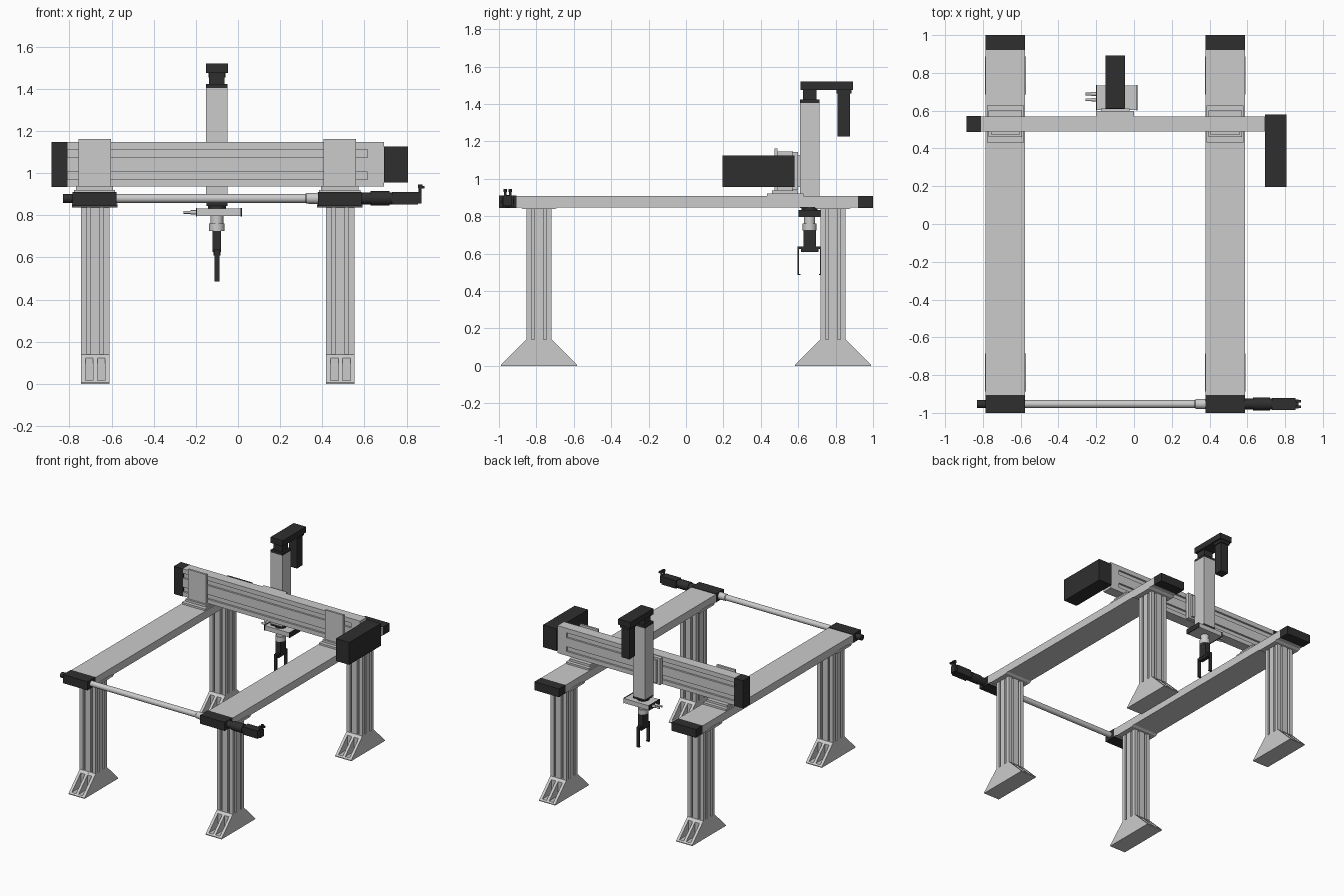
import bpy, bmesh, math
from mathutils import Vector

if "Cube" in bpy.data.objects:
    bpy.data.objects.remove(bpy.data.objects["Cube"])

dark = bpy.data.materials.new("dark_housing")
dark.diffuse_color = (0.028, 0.028, 0.028, 1)
dark.use_nodes = True
dark.node_tree.nodes["Principled BSDF"].inputs["Base Color"].default_value = dark.diffuse_color


def place(axis, u, v, t):
    """Profile (u, v) in the plane across axis, at position t along it."""
    return {'x': (t, u, v), 'y': (u, t, v), 'z': (u, v, t)}[axis]


def finish(name, bm, mat=None, smooth=False):
    bmesh.ops.recalc_face_normals(bm, faces=bm.faces)
    me = bpy.data.meshes.new(name)
    bm.to_mesh(me)
    bm.free()
    ob = bpy.data.objects.new(name, me)
    bpy.context.collection.objects.link(ob)
    if mat:
        me.materials.append(mat)
    if smooth:
        bpy.ops.object.select_all(action='DESELECT')
        ob.select_set(True)
        bpy.context.view_layer.objects.active = ob
        bpy.ops.object.shade_smooth_by_angle(angle=math.radians(35))
    return ob


def add_prism(bm, pts, axis, lo, hi):
    a = [bm.verts.new(place(axis, u, v, lo)) for u, v in pts]
    b = [bm.verts.new(place(axis, u, v, hi)) for u, v in pts]
    bm.faces.new(a)
    bm.faces.new(b)
    for i in range(len(a)):
        j = (i + 1) % len(a)
        bm.faces.new((a[i], a[j], b[j], b[i]))


def prism(name, pts, axis, lo, hi, mat=None):
    bm = bmesh.new()
    add_prism(bm, pts, axis, lo, hi)
    return finish(name, bm, mat)


def box(name, x0, x1, y0, y1, z0, z1, mat=None):
    return prism(name, [(x0, y0), (x1, y0), (x1, y1), (x0, y1)], 'z', z0, z1, mat)


def lathe(name, axis, centre, profile, mat=None, n=32):
    """Closed round part; profile is a list of (position, radius)."""
    bm = bmesh.new()
    rings = []
    for t, r in profile:
        rings.append([bm.verts.new(place(axis, centre[0] + r * math.cos(2 * math.pi * k / n),
                                         centre[1] + r * math.sin(2 * math.pi * k / n), t))
                      for k in range(n)])
    for p, q in zip(rings, rings[1:]):
        for k in range(n):
            m = (k + 1) % n
            bm.faces.new((p[k], p[m], q[m], q[k]))
    bm.faces.new(rings[0])
    bm.faces.new(rings[-1])
    return finish(name, bm, mat, True)


RAILS = {"left": (-0.681, -0.678), "right": (0.483, 0.486)}   # rail x, leg x
ENDS = {"front": -0.786, "back": 0.786}

# slotted aluminium leg section: two grooves on each of four sides
H, S, W, D = 0.068, 0.031, 0.008, 0.018
side = [(-H, -H)]
for c in (-S, S):
    side += [(c - W, -H), (c - W, -H + D), (c + W, -H + D), (c + W, -H)]
leg_section = []
for q in range(4):
    for u, v in side:
        for _ in range(q):
            u, v = -v, u
        leg_section.append((u, v))

# foot sections: full rib, and pocketed infill between the ribs
rib = [(0.204, 0), (0.204, 0.006), (0.068, 0.14)]
infill = [(0.204, 0), (0.204, 0.006), (0.195, 0.015), (0.085, 0.015), (0.085, 0.123), (0.068, 0.14)]


def foot_profile(half, yc):
    return [(yc + y, z) for y, z in half] + [(yc - y, z) for y, z in reversed(half)]


for sname, (rx, lx) in RAILS.items():
    for ename, ly in ENDS.items():
        tag = ename + "_" + sname
        # leg, foot and top clamp bracket
        prism(tag + "_leg", [(lx + u, ly + v) for u, v in leg_section], 'z', 0.003, 0.846)
        bm = bmesh.new()
        xs = [-0.068, -0.047, -0.010, 0.010, 0.047, 0.068]
        for i in range(5):
            add_prism(bm, foot_profile(infill if i % 2 else rib, ly), 'x', lx + xs[i], lx + xs[i + 1])
        finish(tag + "_foot", bm)
        prism(tag + "_bracket", [(ly - 0.085, 0.838), (ly + 0.085, 0.838), (ly + 0.1, 0.847),
                                 (ly + 0.05, 0.857), (ly - 0.05, 0.857), (ly - 0.1, 0.847)],
              'x', rx - 0.108, rx + 0.108)
    # long rail with dark end housings
    a, b = rx - 0.104, rx + 0.104
    box(sname + "_rail", a, b, -0.905, 0.92, 0.847, 0.907)
    box(sname + "_rail_front_housing", a, b, -1.0, -0.905, 0.845, 0.911, dark)
    box(sname + "_rail_back_housing", a, b, 0.92, 1.0, 0.845, 0.909, dark)
    # carriage: stepped base and upright plate on the front of the cross beam
    box(sname + "_carriage_base", rx - 0.098, rx + 0.098, 0.432, 0.627, 0.907, 0.921)
    box(sname + "_carriage_step", rx - 0.088, rx + 0.088, 0.46, 0.6, 0.921, 0.938)
    box(sname + "_carriage_plate", rx - 0.077, rx + 0.077, 0.474, 0.49, 0.932, 1.163)

# synchronising shaft and its ends
sy, sz = -0.953, 0.88
lathe("drive_shaft", 'x', (sy, sz), [(-0.58, 0.021), (0.32, 0.021), (0.325, 0.025), (0.38, 0.027)])
lathe("shaft_end_stub", 'x', (sy, sz), [(-0.83, 0.021), (-0.783, 0.021)], dark)

# shaft drive motor
lathe("drive_coupling", 'x', (sy, sz), [(0.585, 0.028), (0.63, 0.028), (0.63, 0.034), (0.72, 0.034),
                                       (0.72, 0.029), (0.735, 0.029)], dark)
box("drive_motor", 0.73, 0.855, sy - 0.031, sy + 0.031, sz - 0.03, sz + 0.03, dark)
box("drive_motor_encoder", 0.855, 0.872, sy - 0.024, sy + 0.024, sz - 0.024, sz + 0.03, dark)
for i, dy in enumerate((-0.014, 0.014)):
    lathe("motor_connector_%d" % i, 'z', (0.865, sy + dy),
          [(0.9, 0.007), (0.93, 0.007), (0.93, 0.01), (0.945, 0.01)], dark, 16)
    box("motor_connector_plug_%d" % i, 0.862, 0.885, sy + dy - 0.007, sy + dy + 0.007, 0.926, 0.938, dark)

# cross beam with two grooves on front and back
f, r, g = 0.49, 0.57, 0.014
beam = [(f, 0.937), (r, 0.937)]
for y, d, zs in ((r, -g, (0.97, 1.006, 1.075, 1.112)), (f, g, (1.112, 1.075, 1.006, 0.97))):
    if y == f:
        beam += [(r, 1.147), (f, 1.147)]
    for z0, z1 in (zs[:2], zs[2:]):
        beam += [(y, z0), (y + d, z0), (y + d, z1), (y, z1)]
prism("cross_beam", beam, 'x', -0.81, 0.615)
box("cross_beam_end_block", 0.615, 0.694, f, r, 0.937, 1.147)
box("cross_beam_left_cap", -0.886, -0.81, 0.487, 0.573, 0.935, 1.147, dark)
box("cross_beam_drive_box", 0.694, 0.808, 0.195, 0.58, 0.955, 1.126, dark)

# vertical axis: slide, column, top drive and hanging motor
cx, cy = -0.1, 0.661
box("vertical_slide", cx - 0.1, cx + 0.1, 0.57, 0.598, 0.94, 1.143)
box("vertical_slide_block", cx - 0.075, cx + 0.075, 0.598, 0.612, 0.955, 1.128)
box("vertical_column", cx - 0.051, cx + 0.051, 0.61, 0.713, 0.86, 1.405)
box("column_top_cap", cx - 0.051, cx + 0.051, 0.61, 0.713, 1.405, 1.423, dark)
box("column_neck", cx - 0.037, cx + 0.037, 0.626, 0.698, 1.423, 1.478, dark)
box("belt_housing", cx - 0.052, cx + 0.052, 0.611, 0.893, 1.476, 1.52, dark)
box("column_motor_flange", cx - 0.04, cx + 0.04, 0.805, 0.885, 1.455, 1.476, dark)
box("column_motor", cx - 0.033, cx + 0.033, 0.81, 0.876, 1.225, 1.455, dark)
box("column_bottom_cap", cx - 0.05, cx + 0.05, 0.61, 0.713, 0.845, 0.86, dark)
lathe("column_rod", 'z', (cx, cy), [(0.83, 0.043), (0.846, 0.043)], dark)

# rotary unit with hose fittings
box("rotary_plate", -0.195, 0.012, 0.603, 0.733, 0.797, 0.832)
box("rotary_plate_end", 0.012, 0.018, 0.601, 0.735, 0.795, 0.834, dark)
box("rotary_plate_rim", -0.2, -0.195, 0.601, 0.735, 0.795, 0.834, dark)
for i, y in enumerate((0.658, 0.688)):
    lathe("hose_fitting_%d" % i, 'x', (y, 0.814),
          [(-0.258, 0.007), (-0.225, 0.007), (-0.225, 0.01), (-0.198, 0.01)], None, 16)
lathe("rotary_flange", 'z', (cx, cy), [(0.725, 0.037), (0.762, 0.037), (0.762, 0.03), (0.798, 0.03)])

# gripper body and two mirrored fingers
box("gripper_body", cx - 0.02, cx + 0.02, cy - 0.033, cy + 0.033, 0.625, 0.727, dark)
box("gripper_jaw_rail", cx - 0.016, cx + 0.016, cy - 0.047, cy + 0.047, 0.608, 0.638, dark)
finger = [(0.035, 0.637), (0.066, 0.637), (0.066, 0.485), (0.05, 0.485),
          (0.05, 0.491), (0.056, 0.491), (0.056, 0.626), (0.035, 0.626)]
for name, s in (("front", -1), ("back", 1)):
    prism(name + "_gripper_finger", [(cy + s * y, z) for y, z in finger], 'x', cx - 0.012, cx + 0.012, dark)
